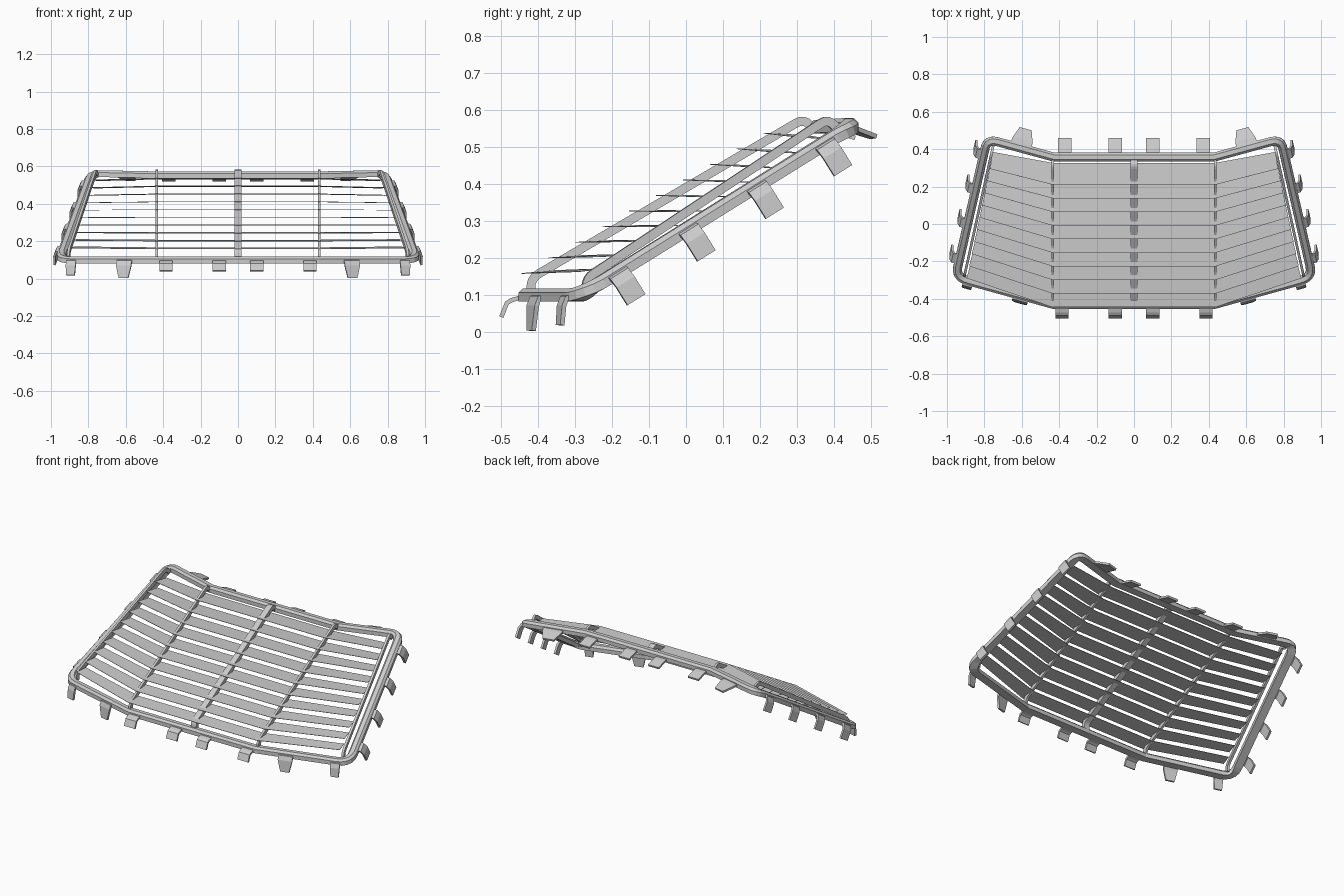
import bpy
from mathutils import Vector as V

if "Cube" in bpy.data.objects:
    bpy.data.objects.remove(bpy.data.objects["Cube"])

Z = V((0, 0, 1))


def make(name, verts, faces, thick=0):
    me = bpy.data.meshes.new(name)
    me.from_pydata([tuple(v) for v in verts], [], faces)
    me.update()
    ob = bpy.data.objects.new(name, me)
    bpy.context.collection.objects.link(ob)
    if thick:
        m = ob.modifiers.new("thickness", 'SOLIDIFY')
        m.thickness, m.offset = thick, 0
    return ob


def fillet(a, b, c, r, n=5):
    """Rounded corner at b between a and c."""
    p = b + (a - b).normalized() * r
    q = b + (c - b).normalized() * r
    return [p.lerp(b, t).lerp(b.lerp(q, t), t) for t in (i / n for i in range(n + 1))]


def sweep(name, path, prof, closed=False, side=None):
    """Sweep a (side, up) profile along a path with mitred corners."""
    n, k = len(path), len(prof)
    verts = []
    for i, p in enumerate(path):
        a = (p - path[i - 1]) if (closed or i > 0) else path[1] - p
        b = (path[(i + 1) % n] - p) if (closed or i < n - 1) else p - path[i - 1]
        a, b = a.normalized(), b.normalized()
        t = (a + b).normalized()
        s = side.normalized() if side else t.cross(Z).normalized()
        u = s.cross(t).normalized()
        m = 1 / max(0.6, a.dot(t))
        ms, mu = (1, m) if side else (m, 1)
        verts += [p + s * x * ms + u * y * mu for x, y in prof]
    faces = []
    for i in range(n if closed else n - 1):
        j = (i + 1) % n
        for c in range(k):
            d = (c + 1) % k
            faces.append((i * k + c, i * k + d, j * k + d, j * k + c))
    if not closed:
        faces += [tuple(range(k))[::-1], tuple(range((n - 1) * k, n * k))]
    return make(name, verts, faces)


def rect(w, h):
    return [(-w / 2, -h / 2), (w / 2, -h / 2), (w / 2, h / 2), (-w / 2, h / 2)]


# outer frame: chamfered tube around the whole window
f0, f1 = V((.43, -.43, .1)), V((.955, -.285, .1))
r1, r0 = V((.785, .455, .562)), V((.43, .358, .555))
half = [f0] + fillet(f0, f1, r1, .07) + fillet(f1, r1, r0, .06) + [r0]
loop = half + [V((-p.x, p.y, p.z)) for p in reversed(half)]
w, h = .024, .018
sweep("outer_frame", loop,
      [(-w, -h), (w, -h), (w, .006), (.012, h), (-.012, h), (-w, .006)], closed=True)


# support bars, with ends bent down onto the frame
def bar(name, a, b, width, side, drop_a=.04, drop_b=.03):
    d = (b - a).normalized() * .03
    lo, hi = a - Z * drop_a, b + V((d.x, d.y, 0)) - Z * drop_b
    path = [lo] + fillet(lo, a, b, .025, 4) + fillet(a, b, hi, .025, 4) + [hi]
    sweep(name, path, rect(width, .024), side=side)


X = V((1, 0, 0))
bar("centre_bar", V((0, -.42, .145)), V((0, .32, .578)), .036, X)
for s, tag in ((1, "right"), (-1, "left")):
    bar("inner_bar_" + tag, V((s * .435, -.42, .145)), V((s * .435, .32, .578)), .014, X)
    bar("side_bar_" + tag, V((s * .905, -.27, .145)), V((s * .76, .385, .578)), .014,
        V((.66, s * .145, 0)))

# louvre slats, each folded back at both wings
N = 10
for i in range(N):
    t = i / (N - 1)
    yc, zc = -.445 + .655 * t, .158 + .38 * t
    xe, ye, ze = .895 - .125 * t, -.29 + .585 * t, .163 + .365 * t
    tilt = .008 - .014 * t
    dep = .09 + .025 * t
    front = [V((-xe, ye, ze)), V((-.435, yc, zc)), V((.435, yc, zc)), V((xe, ye, ze))]
    back = [p + V((-.02 * p.x, dep - (.025 if abs(p.x) > .5 else 0), tilt)) for p in front]
    make("slat_%02d" % (i + 1), front + back,
         [(j, j + 1, j + 5, j + 4) for j in range(3)], .002)


# mounting clips: bent strips given as (outward, down, half width)
def clip(name, p, out, along, down, rows):
    verts = []
    for o, d, hw in rows:
        c = p + out * o + down * d
        verts += [c - along * hw, c + along * hw]
    make(name, verts, [(2 * i, 2 * i + 1, 2 * i + 3, 2 * i + 2)
                       for i in range(len(rows) - 1)], .012)


rail = (r1 - f1).normalized()
for s, tag in ((1, "right"), (-1, "left")):
    flip = lambda v: V((v[0] * s, v[1], v[2]))
    # four clips down each side rail
    along = flip(rail)
    out = flip(V((rail.y, -rail.x, 0)).normalized())
    down = (-Z + along * along.z).normalized()
    for i, y in enumerate((-.19, 0, .185, .37)):
        p = f1.lerp(r1, (y - f1.y) / (r1.y - f1.y))
        clip("side_clip_%s_%d" % (tag, i + 1), flip(p), out, along, down,
             [(.01, 0, .029), (.036, .006, .029), (.048, .03, .029), (.054, .085, .029)])
    # straight clips on the front and rear rails
    for i, (xf, xr) in enumerate(((.1, .1), (.385, .37))):
        clip("front_clip_%s_%d" % (tag, i + 1), V((s * xf, -.43, .1)), -V((0, 1, 0)), X, -Z,
             [(.01, .005, .036), (.042, .014, .036), (.055, .022, .036), (.07, .06, .036)])
        clip("rear_clip_%s_%d" % (tag, i + 1), V((s * xr, .358, .55)), V((0, 1, 0)), X, -Z,
             [(.01, .002, .036), (.045, .008, .036), (.1, .025, .036)])
    # long angled clips on the front wings
    wing = (f1 - f0).normalized()
    wo = flip((wing.y, -wing.x, 0))
    for tag2, x, k, top, tip in (("long_clip_", .602, .097, .042, .026),
                                 ("corner_clip_", .885, .082, .027, .023)):
        p = f0.lerp(f1, (x - f0.x) / (f1.x - f0.x))
        clip(tag2 + tag, flip(p), wo, flip(wing), -Z,
             [(0, 0, top), (.026, .008, top), (.034, .03, top), (.038, k, tip)])
    # broad pointed clips on the rear wings
    back = (r1 - r0).normalized()
    clip("rear_wing_clip_" + tag, flip(r0.lerp(r1, .5)), flip((-back.y, back.x, 0)),
         flip(back), -Z, [(.0, 0, .06), (.045, .01, .055), (.105, .03, .033)])

# consistent outward normals
import bmesh
for ob in bpy.data.objects:
    bm = bmesh.new()
    bm.from_mesh(ob.data)
    bmesh.ops.recalc_face_normals(bm, faces=bm.faces)
    bm.to_mesh(ob.data)
    bm.free()
